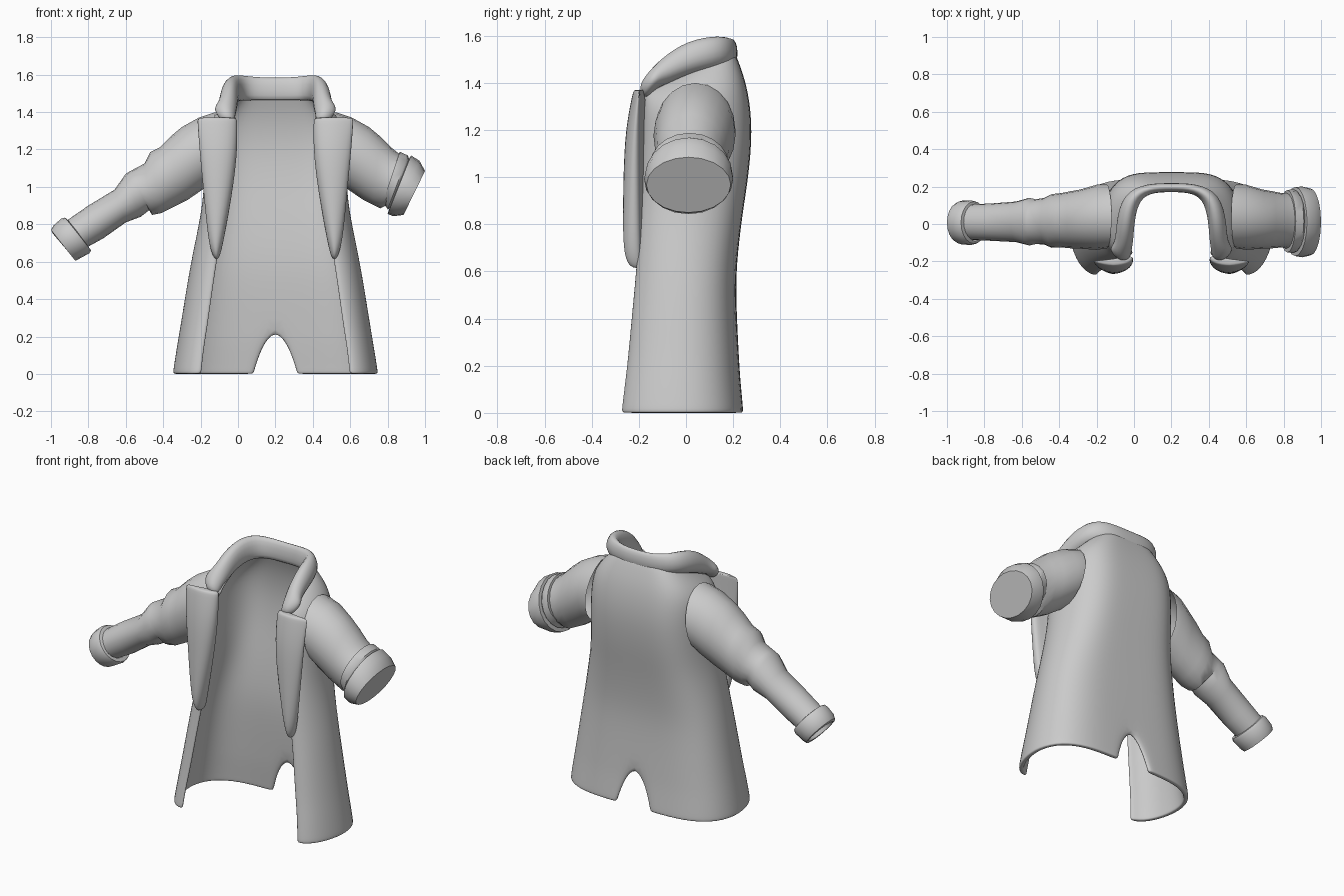
import bpy, bmesh, math

CX = 0.2  # the coat's own plane of symmetry


def loft(name, rings, closed=True, cap_start=False, cap_end=False, mirror=False, thick=0, subsurf=0):
    """Skin a list of equal-length point rings, then add the modifiers."""
    bm = bmesh.new()
    vs = [[bm.verts.new(p) for p in r] for r in rings]
    n = len(rings[0])
    for a, b in zip(vs, vs[1:]):
        for j in range(n if closed else n - 1):
            k = (j + 1) % n
            bm.faces.new((a[j], b[j], b[k], a[k]))
    if cap_start:
        bm.faces.new(vs[0])
    if cap_end:
        bm.faces.new(vs[-1])
    if closed:
        bmesh.ops.recalc_face_normals(bm, faces=bm.faces)
    me = bpy.data.meshes.new(name)
    bm.to_mesh(me)
    bm.free()
    ob = bpy.data.objects.new(name, me)
    bpy.context.collection.objects.link(ob)
    bpy.ops.object.select_all(action='DESELECT')
    ob.select_set(True)
    bpy.context.view_layer.objects.active = ob
    if mirror:
        ob.location.x = CX
        m = ob.modifiers.new("mirror", 'MIRROR')
        m.merge_threshold = 0.002
    if thick:
        s = ob.modifiers.new("thickness", 'SOLIDIFY')
        s.thickness, s.offset = thick, -1
    if subsurf:
        s = ob.modifiers.new("smooth", 'SUBSURF')
        s.levels = s.render_levels = subsurf
        bpy.ops.object.shade_smooth()
    else:
        bpy.ops.object.shade_smooth_by_angle(angle=math.radians(42))
    return ob


# Coat body: half section per level, mirrored
# (z back, z front, back y, half width, front edge x, front edge y, vent half gap)
levels = [
    (0.0, 0.0, .243, .557, .40, -.282, .115),
    (.015, .015, .243, .557, .40, -.282, .113),
    (.15, .15, .230, .535, .385, -.265, .068),
    (.235, .235, .225, .52, .37, -.255, 0),
    (.45, .45, .213, .485, .34, -.235, 0),
    (.62, .62, .212, .455, .315, -.218, 0),
    (.85, .85, .240, .405, .275, -.205, 0),
    (1.0, 1.0, .265, .388, .25, -.195, 0),
    (1.2, 1.2, .283, .382, .235, -.19, 0),
    (1.36, 1.29, .265, .375, .23, -.185, 0),
    (1.46, 1.345, .235, .315, .225, -.18, 0),
    (1.55, 1.37, .20, .23, .21, -.17, 0),
]


def body_ring(zb, zf, b, w, e, f, gap):
    pts = [(gap, b), (max(.3 * w, gap + .02), b), (.62 * w, .97 * b), (.88 * w, .7 * b),
           (w, .15 * b), (.97 * w, .45 * f), ((w + e) / 2, .88 * f), (e, f)]
    return [(x, y, zb + (zf - zb) * (b - y) / (b - f)) for x, y in pts]


loft("coat_body", [body_ring(*l) for l in levels], closed=False, mirror=True, thick=.03, subsurf=2)


# Lapels: padded panels on the front edges (z, outer x, inner x, front y)
def lapel_ring(z, o, i, yf):
    m, yb = (o + i) / 2, -.19
    return [(o, yb - .005, z), (o, yf + .025, z), (m, yf - .005, z),
            (i, yf + .02, z), (i - .005, -.16, z), (m, yb, z)]


lapel = [(1.372, .42, .205, -.225), (1.36, .422, .203, -.23), (1.2, .41, .20, -.262),
         (1.0, .39, .225, -.27), (.8, .37, .26, -.272), (.67, .352, .287, -.268), (.61, .325, .305, -.24)]
loft("lapel", [lapel_ring(*l) for l in lapel], cap_start=True, cap_end=True, mirror=True, subsurf=2)

# Collar: folded band from back centre to the front tips
# each section: inner foot, inner top, outer top, outer hem
collar = [
    [(0, .165, 1.44), (0, .175, 1.585), (0, .215, 1.59), (0, .225, 1.48)],
    [(.12, .16, 1.44), (.12, .17, 1.59), (.13, .217, 1.595), (.14, .225, 1.48)],
    [(.165, .10, 1.43), (.185, .125, 1.612), (.25, .16, 1.605), (.28, .17, 1.49)],
    [(.185, 0, 1.41), (.205, 0, 1.595), (.285, .01, 1.58), (.315, 0, 1.45)],
    [(.185, -.09, 1.37), (.215, -.10, 1.52), (.29, -.11, 1.50), (.315, -.09, 1.40)],
    [(.195, -.14, 1.34), (.225, -.16, 1.44), (.30, -.17, 1.45), (.375, -.12, 1.42)],
    [(.205, -.17, 1.31), (.225, -.20, 1.38), (.27, -.215, 1.38), (.30, -.18, 1.33)],
]
loft("collar", collar, cap_end=True, mirror=True, subsurf=2)


# Sleeves: oval rings given by top point, bottom point (x, z) and y range
def oval(tx, tz, bx, bz, y0, y1, flip=False, n=20):
    out = []
    for k in range(n):
        a = 2 * math.pi * k / n
        s, c = (1 + math.cos(a)) / 2, math.sin(a)
        x = bx + (tx - bx) * s
        out.append((2 * CX - x if flip else x, (y0 + y1) / 2 + (y1 - y0) / 2 * c, bz + (tz - bz) * s))
    return out


def sleeve(name, rings, flip=False, cap=False):
    loft(name, [oval(*r, flip=flip) for r in rings], cap_end=cap)


upper = [(-.12, 1.40, -.17, 1.0, -.13, .21), (-.21, 1.37, -.19, .985, -.138, .21),
         (-.30, 1.32, -.27, .93, -.132, .185), (-.36, 1.27, -.32, .905, -.13, .175),
         (-.42, 1.21, -.36, .885, -.125, .165)]
long_part = [(-.47, 1.185, -.41, .86, -.127, .16), (-.50, 1.125, -.46, .85, -.11, .14),
             (-.575, 1.085, -.475, .875, -.107, .132), (-.60, 1.07, -.52, .84, -.115, .14),
             (-.66, .985, -.60, .81, -.097, .12), (-.80, .90, -.72, .725, -.09, .11),
             (-.93, .81, -.82, .67, -.085, .105)]
short_part = [(-.47, 1.17, -.39, .90, -.135, .165)]
sleeve("long_sleeve", upper + long_part)
sleeve("short_sleeve", upper + short_part, flip=True)

# Cuffs
sleeve("long_sleeve_cuff", [(-.90, .815, -.80, .68, -.09, .105), (-.925, .836, -.785, .66, -.105, .12),
                            (-.945, .83, -.795, .645, -.112, .126), (-.985, .795, -.85, .615, -.11, .125),
                            (-1.0, .77, -.87, .605, -.10, .115), (-.99, .75, -.88, .62, -.085, .10),
                            (-.965, .755, -.86, .645, -.078, .092)], cap=True)
sleeve("short_sleeve_cuff", [(-.45, 1.15, -.38, .925, -.13, .16), (-.465, 1.188, -.375, .92, -.152, .182),
                             (-.508, 1.168, -.40, .88, -.155, .185), (-.515, 1.15, -.41, .885, -.145, .175),
                             (-.525, 1.168, -.40, .855, -.172, .198), (-.57, 1.14, -.43, .843, -.178, .2),
                             (-.60, 1.085, -.485, .85, -.168, .19)], flip=True, cap=True)
